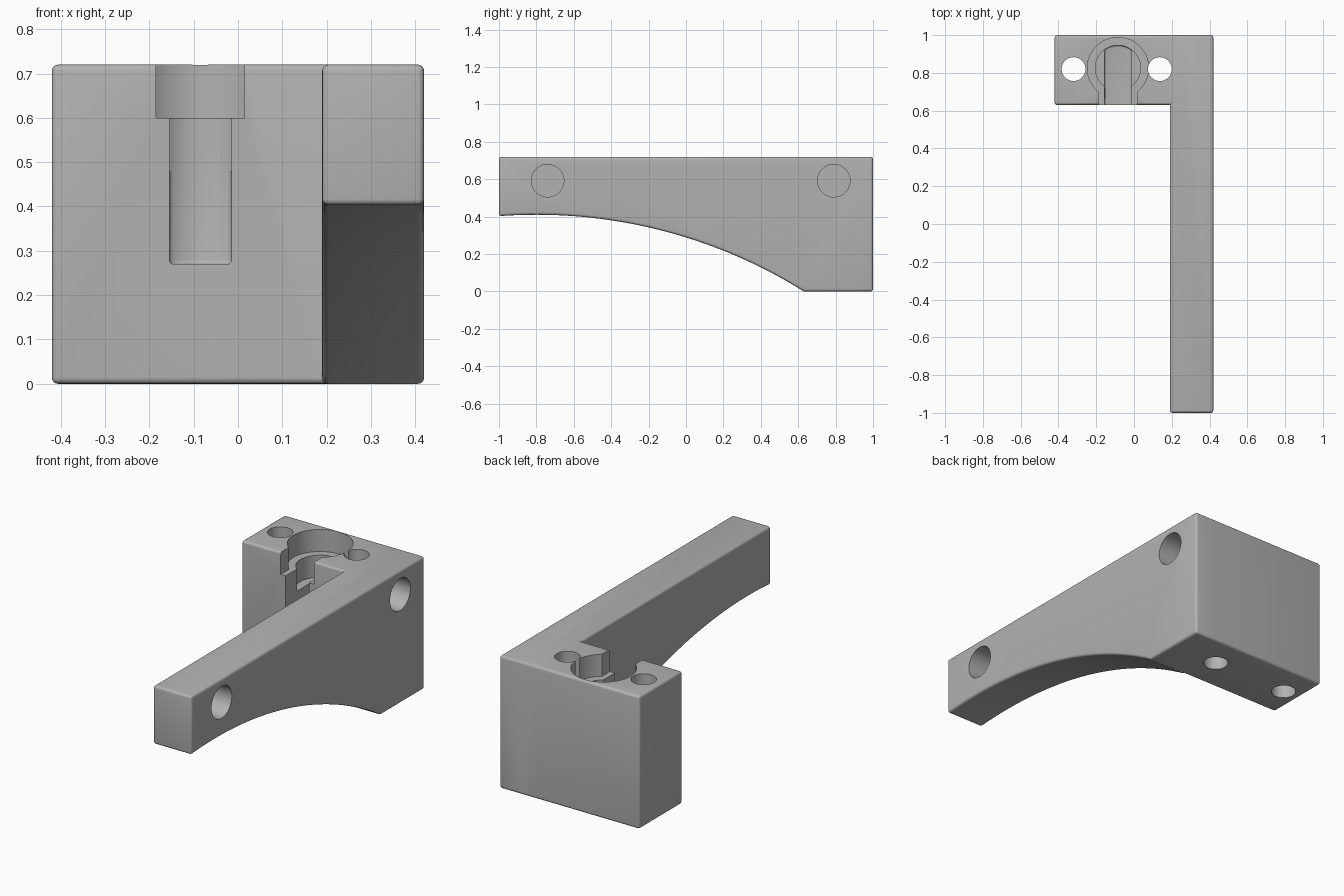
import bpy, bmesh, math
from mathutils import Vector

cube = bpy.data.objects.get("Cube")
if cube:
    bpy.data.objects.remove(cube, do_unlink=True)

grey = bpy.data.materials.new("plain grey")
grey.use_nodes = True
grey.diffuse_color = (0.45, 0.45, 0.45, 1)
grey.node_tree.nodes["Principled BSDF"].inputs["Base Color"].default_value = (0.45, 0.45, 0.45, 1)


def prism(name, points, axis, low, high, bevel=0):
    """Extrude a closed 2D outline along x (points are y, z) or z (points are x, y)."""
    place = (lambda p, h: (h, *p)) if axis == "x" else (lambda p, h: (*p, h))
    bm = bmesh.new()
    base = bm.faces.new([bm.verts.new(place(p, low)) for p in points])
    top = bmesh.ops.extrude_face_region(bm, geom=[base])["geom"]
    shift = Vector(place((0, 0), high - low))
    bmesh.ops.translate(bm, vec=shift, verts=[v for v in top if isinstance(v, bmesh.types.BMVert)])
    bmesh.ops.recalc_face_normals(bm, faces=bm.faces)
    mesh = bpy.data.meshes.new(name)
    bm.to_mesh(mesh)
    bm.free()
    mesh.materials.append(grey)
    obj = bpy.data.objects.new(name, mesh)
    bpy.context.collection.objects.link(obj)
    if bevel:
        mod = obj.modifiers.new("rounded edges", "BEVEL")
        mod.width, mod.segments = bevel, 4
        mod.limit_method, mod.angle_limit = "ANGLE", math.radians(40)
    return obj


def arc(cx, cy, r, start=0, end=360, steps=64):
    angles = [math.radians(start + (end - start) * i / steps) for i in range(steps + 1)]
    return [(cx + r * math.cos(a), cy + r * math.sin(a)) for a in angles]


def circle(cx, cy, r):
    return arc(cx, cy, r)[:-1]


def combine(target, other, operation):
    mod = target.modifiers.new(other.name, "BOOLEAN")
    mod.object, mod.operation, mod.solver = other, operation, "EXACT"
    bpy.context.view_layer.objects.active = target
    for m in list(target.modifiers):
        bpy.ops.object.modifier_apply(modifier=m.name)
    bpy.data.objects.remove(other, do_unlink=True)


# Long arm with an arched underside, and the mounting block at its back
R, PEAK = 2.7, -0.8
steps = 48
arch = []
for i in range(steps + 1):
    y = -1 + 1.63 * i / steps
    arch.append((y, max(0, 0.41 - R + math.sqrt(R * R - (y - PEAK) ** 2))))
arch[-1] = (0.63, 0)
bracket = prism("bracket", arch + [(1, 0), (1, 0.72), (-1, 0.72)], "x", 0.19, 0.42, 0.014)
block = prism("block", [(0.63, 0), (1, 0), (1, 0.72), (0.63, 0.72)], "x", -0.42, 0.3, 0.014)
combine(bracket, block, "UNION")

# Stepped socket, open to the front
CX, CY, FRONT = -0.085, 0.826, 0.55
half = math.degrees(math.asin(0.1 / 0.162))
recess = arc(CX, CY, 0.162, -90 + half, 270 - half) + [(CX - 0.1, FRONT), (CX + 0.1, FRONT)]
half = math.degrees(math.asin(0.07 / 0.12))
slot = arc(CX, CY, 0.12, 90 - half, 90 + half, 16) + [(CX - 0.07, FRONT), (CX + 0.07, FRONT)]
cutters = [
    prism("recess", recess, "z", 0.6, 0.8),
    prism("bore", circle(CX, CY, 0.12), "z", 0.48, 0.7),
    prism("slot", slot, "z", 0.27, 0.7, 0.014),
]

# Through holes either side of the socket, blind holes in the outer side
for x in (-0.32, 0.137):
    cutters.append(prism("through_hole", circle(x, 0.82, 0.063), "z", -0.1, 0.8))
for y in (-0.74, 0.79):
    cutters.append(prism("side_hole", circle(y, 0.592, 0.087), "x", 0.27, 0.5))
for cutter in cutters:
    combine(bracket, cutter, "DIFFERENCE")

bpy.ops.object.select_all(action="DESELECT")
bracket.select_set(True)
bpy.context.view_layer.objects.active = bracket
bpy.ops.object.shade_smooth_by_angle(angle=math.radians(30))
